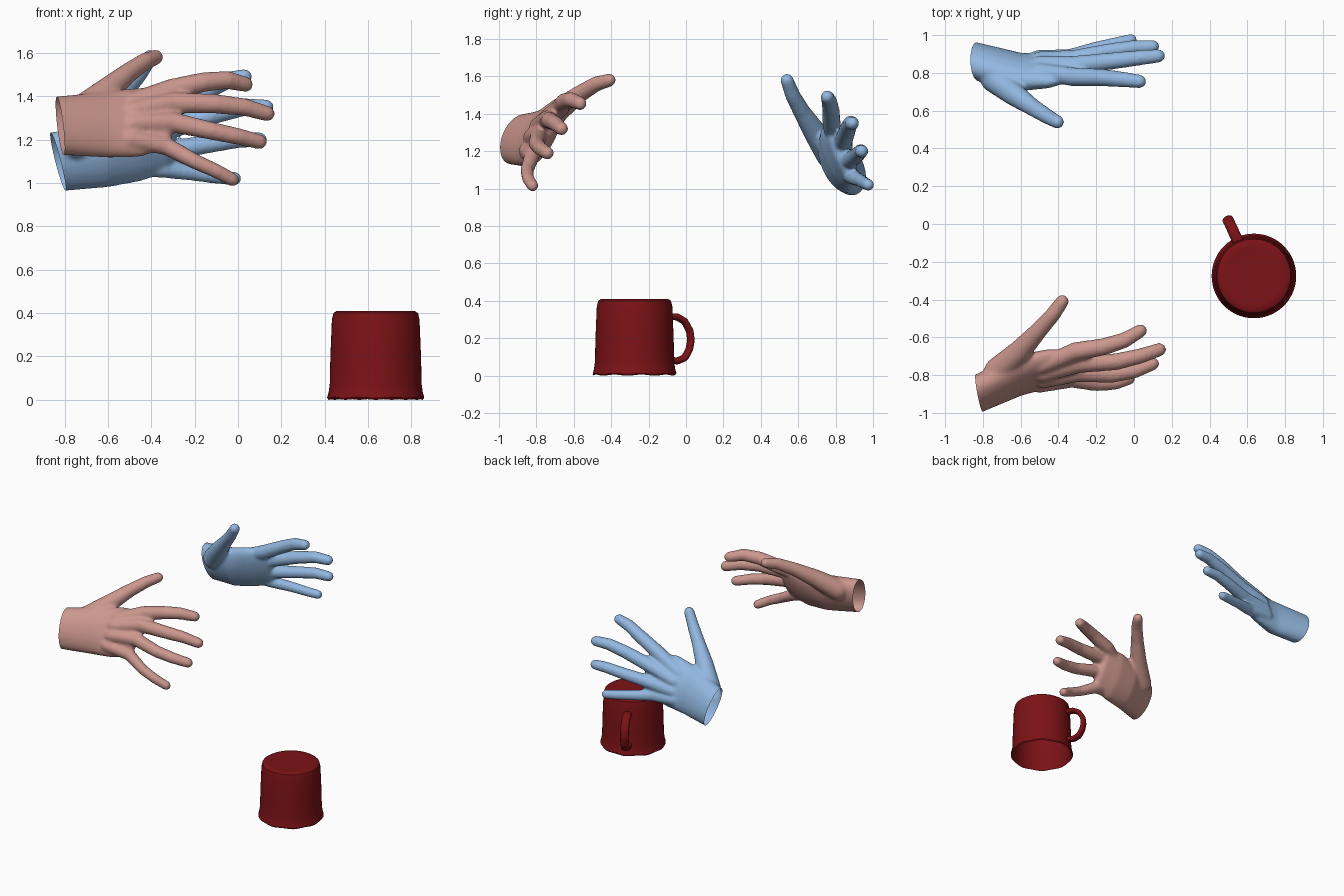
import bpy, bmesh, math
from mathutils import Vector, Matrix

if "Cube" in bpy.data.objects:
    bpy.data.objects.remove(bpy.data.objects["Cube"], do_unlink=True)


def material(name, rgb):
    mat = bpy.data.materials.new(name)
    mat.use_nodes = True
    mat.diffuse_color = (*rgb, 1)
    mat.node_tree.nodes["Principled BSDF"].inputs["Base Color"].default_value = (*rgb, 1)
    return mat


def unit_ball():
    bm = bmesh.new()
    bmesh.ops.create_icosphere(bm, subdivisions=3, radius=1)
    points = [v.co.copy() for v in bm.verts]
    bm.free()
    return points


BALL = unit_ball()


def blob(centre, size, turn=Matrix.Identity(3)):
    """Points of an ellipsoid at centre, with its own axes given by turn."""
    return [Vector(centre) + turn @ Vector(p * s for p, s in zip(point, size)) for point in BALL]


def chain(bm, blobs):
    """Join each pair of neighbouring blobs with a convex skin."""
    for first, second in zip(blobs, blobs[1:]):
        verts = [bm.verts.new(p) for p in first + second]
        hull = bmesh.ops.convex_hull(bm, input=verts)
        loose = {g for key in ("geom_interior", "geom_unused") for g in hull[key]
                 if isinstance(g, bmesh.types.BMVert)}
        bmesh.ops.delete(bm, geom=list(loose), context="VERTS")


def finish(name, bm, mat, angle=60):
    mesh = bpy.data.meshes.new(name)
    bm.to_mesh(mesh)
    bm.free()
    obj = bpy.data.objects.new(name, mesh)
    bpy.context.collection.objects.link(obj)
    mesh.materials.append(mat)
    bpy.ops.object.select_all(action="DESELECT")
    obj.select_set(True)
    bpy.context.view_layer.objects.active = obj
    bpy.ops.object.shade_smooth_by_angle(angle=math.radians(angle))
    return obj


def fuse(bm, voxel, rounds):
    """Melt overlapping pieces into one smooth skin and return it as a bmesh."""
    mesh = bpy.data.meshes.new("fuse")
    bm.to_mesh(mesh)
    bm.free()
    obj = bpy.data.objects.new("fuse", mesh)
    bpy.context.collection.objects.link(obj)
    remesh = obj.modifiers.new("remesh", "REMESH")
    remesh.mode = "VOXEL"
    remesh.voxel_size = voxel
    smooth = obj.modifiers.new("smooth", "SMOOTH")
    smooth.factor = 0.5
    smooth.iterations = rounds
    graph = bpy.context.evaluated_depsgraph_get()
    out = bmesh.new()
    out.from_object(obj, graph)
    bpy.data.objects.remove(obj, do_unlink=True)
    bpy.data.meshes.remove(mesh)
    return out


RADII = {
    "thumb": (.075, .062, .047, .041, .036),
    "index": (.05, .046, .042, .036),
    "middle": (.05, .045, .041, .036),
    "ring": (.047, .042, .039, .035),
    "little": (.042, .036, .034, .032),
}
# Palm section half width and half thickness, from forearm to knuckles
PALM = [(.145, .09), (.147, .092), (.17, .085), (.18, .065), (.155, .046)]


def hand(name, mat, across, palm, fingers, cut_normal):
    bm = bmesh.new()
    # Palm: flattened sections lying along the across direction
    u = Vector(across).normalized()
    x = Vector((1, 0, 0))
    turn = Matrix((x, u, x.cross(u))).transposed()
    chain(bm, [blob(c, (.03, a, b), turn) for c, (a, b) in zip(palm, PALM)])
    # Fingers, each rooted inside the palm
    for finger, path in fingers.items():
        radii = RADII[finger]
        blobs = [blob(p, (r, r, r)) for p, r in zip(path, radii)]
        if finger != "thumb":
            root = Vector(path[0]).lerp(Vector(palm[1]), .35)
            blobs.insert(0, blob(root, (.045,) * 3))
        chain(bm, blobs)
    bm = fuse(bm, .01, 10)
    # Open wrist
    bmesh.ops.bisect_plane(bm, geom=bm.verts[:] + bm.edges[:] + bm.faces[:],
                           plane_co=palm[1], plane_no=cut_normal, clear_inner=True)
    return finish(name, bm, mat)


hand("right_hand", material("rose skin", (.60, .31, .27)), (0, .48, .88),
     [(-.95, -.95, 1.26), (-.82, -.895, 1.265), (-.6, -.80, 1.27),
      (-.45, -.765, 1.28), (-.33, -.755, 1.30)],
     {"thumb": [(-.72, -.78, 1.33), (-.61, -.68, 1.42), (-.51, -.57, 1.505),
                (-.43, -.48, 1.56), (-.38, -.41, 1.58)],
      "index": [(-.31, -.675, 1.43), (-.16, -.65, 1.465), (-.05, -.615, 1.475), (.035, -.565, 1.455)],
      "middle": [(-.3, -.74, 1.37), (-.1, -.73, 1.365), (.03, -.70, 1.35), (.135, -.665, 1.32)],
      "ring": [(-.3, -.79, 1.28), (-.12, -.80, 1.24), (0, -.78, 1.215), (.1, -.74, 1.19)],
      "little": [(-.33, -.825, 1.17), (-.2, -.85, 1.10), (-.1, -.845, 1.055), (-.025, -.82, 1.015)]},
     (1, .15, .08))

hand("left_hand", material("sky blue skin", (.29, .48, .75)), (0, -.38, .92),
     [(-.95, .89, 1.08), (-.83, .86, 1.10), (-.6, .805, 1.14),
      (-.45, .81, 1.175), (-.33, .83, 1.195)],
     {"thumb": [(-.74, .77, 1.18), (-.64, .69, 1.30), (-.54, .62, 1.41),
                (-.46, .57, 1.50), (-.405, .54, 1.58)],
      "index": [(-.33, .78, 1.33), (-.16, .775, 1.42), (-.06, .765, 1.47), (.03, .755, 1.49)],
      "middle": [(-.32, .84, 1.25), (-.1, .865, 1.32), (.03, .88, 1.35), (.13, .89, 1.35)],
      "ring": [(-.32, .875, 1.15), (-.13, .915, 1.18), (0, .935, 1.20), (.1, .94, 1.20)],
      "little": [(-.34, .885, 1.065), (-.2, .93, 1.045), (-.1, .955, 1.03), (-.015, .975, 1.02)]},
     (1, .13, .28))

# Upturned mug: lathed wall, open at the bottom
red = material("dark red enamel", (.20, .006, .008))
mug_x, mug_y = .635, -.275
PROFILE = [(0, .408), (.15, .408), (.18, .41), (.195, .4), (.202, .37), (.209, .2), (.212, .07),
           (.217, .035), (.224, .008), (.219, 0), (.207, .03), (.196, .2), (.188, .375), (0, .38)]
bm = bmesh.new()
verts = [bm.verts.new((mug_x + r, mug_y, z)) for r, z in PROFILE]
edges = [bm.edges.new(pair) for pair in zip(verts, verts[1:])]
bmesh.ops.spin(bm, geom=verts + edges, cent=(mug_x, mug_y, 0), axis=(0, 0, 1),
               angle=math.tau, steps=56)
bmesh.ops.remove_doubles(bm, verts=bm.verts, dist=.0005)
# Slightly uneven rim
for v in bm.verts:
    if v.co.z < .05:
        a = math.atan2(v.co.y - mug_y, v.co.x - mug_x)
        v.co.z += .003 * (1 + math.sin(9 * a)) * (1 - v.co.z / .05)
bmesh.ops.recalc_face_normals(bm, faces=bm.faces)
finish("mug_body", bm, red, 40)

# Mug handle, a wide flat loop
out = Vector((-.42, .91, 0)).normalized()
side = Vector((0, 0, 1)).cross(out)
turn = Matrix((out, side, Vector((0, 0, 1)))).transposed()
LOOP = [(.205, .315), (.25, .315), (.295, .29), (.325, .24), (.332, .19),
        (.322, .14), (.295, .095), (.25, .078), (.208, .085)]
bm = bmesh.new()
chain(bm, [blob(Vector((mug_x, mug_y, z)) + out * r, (.018, .031, .019), turn) for r, z in LOOP])
finish("mug_handle", fuse(bm, .007, 4), red)
